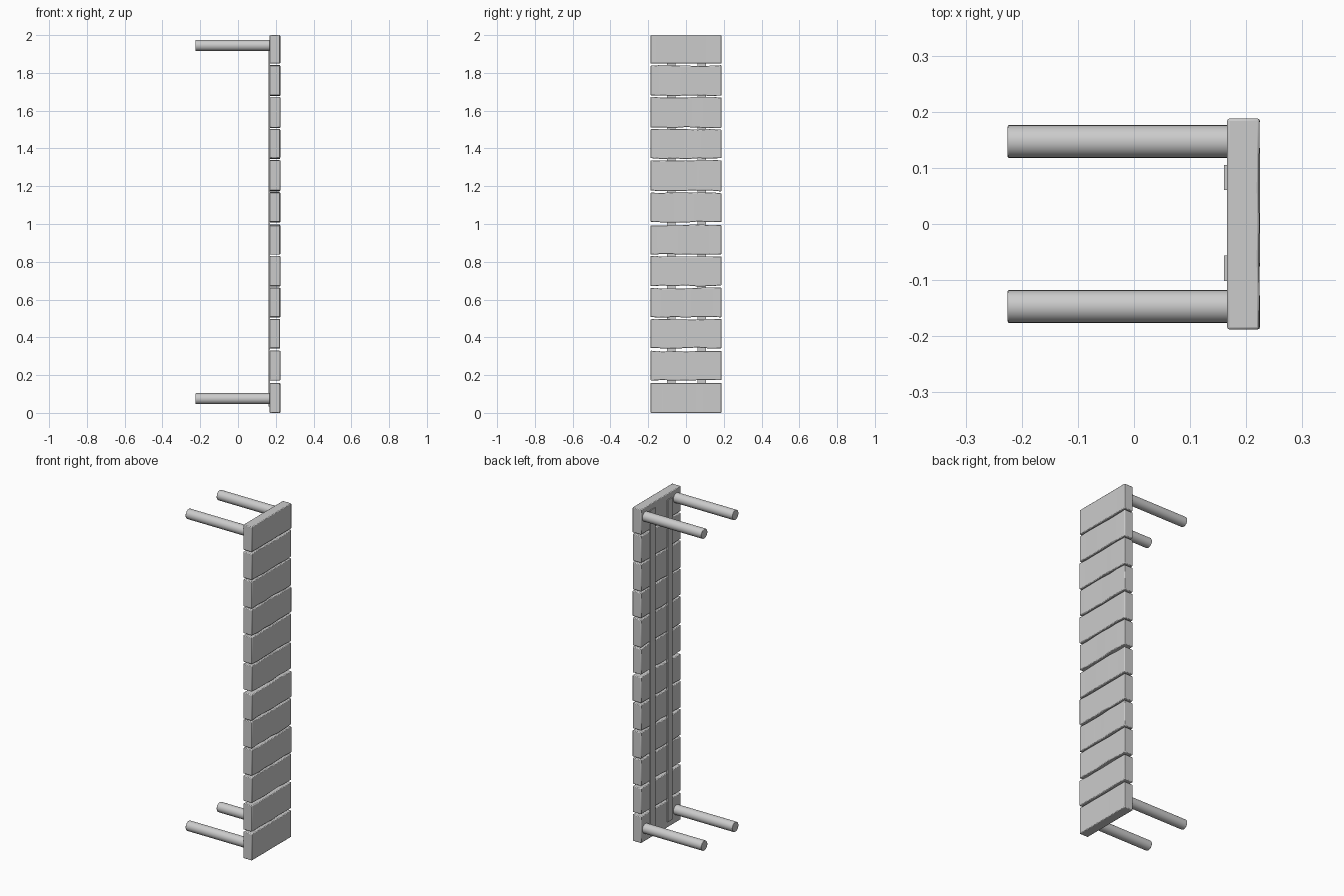
import bpy, bmesh, math, random
from mathutils import Matrix

if "Cube" in bpy.data.objects:
    bpy.data.objects.remove(bpy.data.objects["Cube"])

random.seed(4)

def finish(name, bm, bevel=0.0, smooth=True):
    bmesh.ops.recalc_face_normals(bm, faces=bm.faces)
    me = bpy.data.meshes.new(name)
    bm.to_mesh(me)
    bm.free()
    ob = bpy.data.objects.new(name, me)
    bpy.context.collection.objects.link(ob)
    if bevel:
        b = ob.modifiers.new("worn_edges", 'BEVEL')
        b.width, b.segments, b.limit_method = bevel, 2, 'ANGLE'
    bpy.ops.object.select_all(action='DESELECT')
    bpy.context.view_layer.objects.active = ob
    ob.select_set(True)
    if smooth:
        bpy.ops.object.shade_smooth_by_angle(angle=math.radians(35))
    return ob

def slat(name, z0, z1, wobble):
    # plank lofted through sections along y, with slightly uneven edges
    bm = bmesh.new()
    rings = []
    for i in range(7):
        y = -0.188 + 0.376 * i / 6
        lo = z0 + random.uniform(-wobble, wobble)
        hi = z1 + random.uniform(-wobble, wobble)
        out = 0.2235 + random.uniform(-0.001, 0.001)
        rings.append([bm.verts.new((x, y, z)) for x, z in
                      ((0.166, lo), (out, lo), (out, hi), (0.166, hi))])
    for a, b in zip(rings, rings[1:]):
        for k in range(4):
            n = (k + 1) % 4
            bm.faces.new((a[k], a[n], b[n], b[k]))
    bm.faces.new(rings[0])
    bm.faces.new(rings[-1])
    finish(name, bm, 0.004)

# twelve seat slats; the end ones are straight
starts = [0, .171, .343, .507, .672, .840, 1.010, 1.175, 1.346, 1.511, 1.680, 1.849]
ends = [.159, .328, .496, .660, .829, .995, 1.166, 1.335, 1.501, 1.670, 1.839, 2.0]
for i, (a, b) in enumerate(zip(starts, ends)):
    slat(f"slat_{i + 1}", a, b, 0.0 if i in (0, 11) else 0.003)

# two thin rails joining the slats underneath
for name, y in (("rail_left", 0.083), ("rail_right", -0.079)):
    bm = bmesh.new()
    bmesh.ops.create_cube(bm, size=1, matrix=Matrix.Translation((0.165, y, 1.0))
                          @ Matrix.Diagonal((0.009, 0.045, 1.93, 1)))
    finish(name, bm, smooth=False)

# four round legs with softened ends
for z in (0.075, 1.945):
    for y in (-0.147, 0.147):
        bm = bmesh.new()
        bmesh.ops.create_cone(bm, cap_ends=True, segments=24, radius1=0.0292, radius2=0.0292,
                              depth=0.395, matrix=Matrix.Translation((-0.0275, y, z))
                              @ Matrix.Rotation(math.pi / 2, 4, 'Y'))
        finish("leg_" + ("low" if z < 1 else "high") + ("_right" if y < 0 else "_left"), bm, 0.002)
